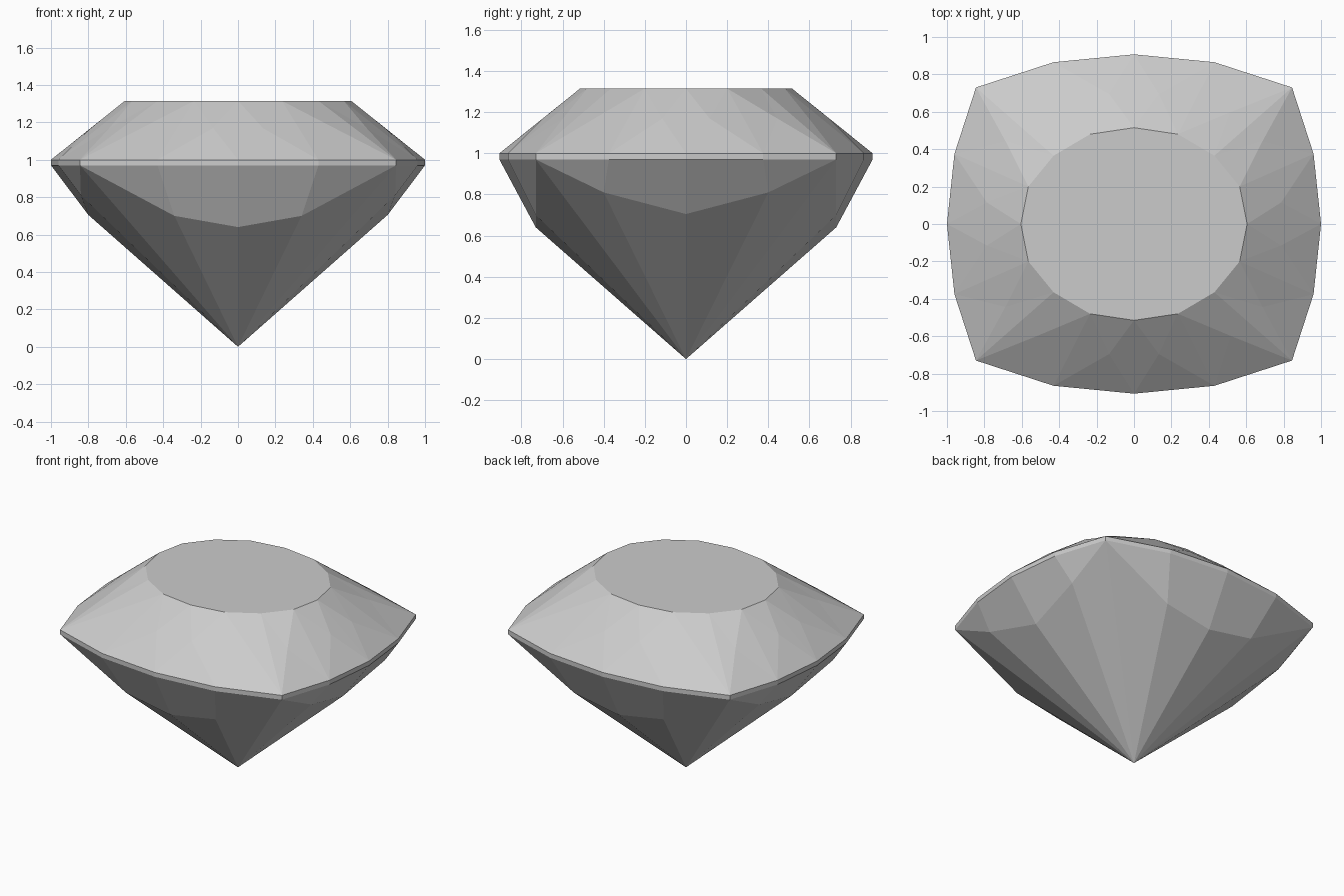
import bpy
import bmesh
from mathutils import Vector

cube = bpy.data.objects.get("Cube")
if cube:
    bpy.data.objects.remove(cube, do_unlink=True)

stone = bpy.data.materials.new("pale_grey_stone")
stone.use_nodes = True
grey = (0.6, 0.6, 0.6, 1.0)
stone.diffuse_color = grey
stone.node_tree.nodes["Principled BSDF"].inputs["Base Color"].default_value = grey

GIRDLE_TOP, GIRDLE_BOTTOM, TABLE_TOP = 1.0, 0.97, 1.315

# Quarter outlines, from the +x axis round to the +y axis
girdle = [(1, 0), (0.96, 0.375), (0.845, 0.73), (0.43, 0.865), (0, 0.907)]
table = [(0.605, 0), (0.565, 0.2), (0.43, 0.365), (0.235, 0.48), (0, 0.515)]
# Lower break line; it meets the girdle at the corner
corner = (0.845, 0.73, GIRDLE_BOTTOM)
lower = [(0.8, 0, 0.705), (0.84, 0.4, 0.81), corner, (0.34, 0.73, 0.70), (0, 0.73, 0.64)]


def at_height(outline, z):
    return [(x, y, z) for x, y in outline]


def full_ring(quarter):
    """Mirror a quarter outline into a closed ring of 16 points."""
    half = quarter + [(-x, y, z) for x, y, z in quarter[-2::-1]]
    return [Vector(p) for p in half + [(x, -y, z) for x, y, z in half[-2:0:-1]]]


bm = bmesh.new()


def add_ring(points):
    return [bm.verts.new(p) for p in points]


table_ring = add_ring(full_ring(at_height(table, TABLE_TOP)))
top_ring = add_ring(full_ring(at_height(girdle, GIRDLE_TOP)))
bottom_ring = add_ring(full_ring(at_height(girdle, GIRDLE_BOTTOM)))
lower_ring = [bottom_ring[i] if i % 4 == 2 else bm.verts.new(p)
              for i, p in enumerate(full_ring(lower))]
culet = bm.verts.new((0, 0, 0))

# Flat table
bm.faces.new(table_ring)

count = len(top_ring)
for i in range(count):
    j = (i + 1) % count
    even, odd = (i, j) if i % 2 == 0 else (j, i)

    # Crown: four facets meeting at a raised point
    middle = ((top_ring[even].co + table_ring[even].co) * 0.3
              + (top_ring[odd].co + table_ring[odd].co) * 0.2)
    middle.z += 0.012
    peak = bm.verts.new(middle)
    loop = [top_ring[i], top_ring[j], table_ring[j], table_ring[i]]
    for k in range(4):
        bm.faces.new((loop[k], loop[(k + 1) % 4], peak))

    # Thin girdle band
    bm.faces.new((bottom_ring[i], bottom_ring[j], top_ring[j], top_ring[i]))

    # Pavilion: upper facets, then long facets down to the point
    upper = [lower_ring[i], lower_ring[j], bottom_ring[j], bottom_ring[i]]
    bm.faces.new(list(dict.fromkeys(upper)))
    bm.faces.new((culet, lower_ring[j], lower_ring[i]))

bmesh.ops.recalc_face_normals(bm, faces=bm.faces)
mesh = bpy.data.meshes.new("cut_gemstone")
bm.to_mesh(mesh)
bm.free()
mesh.materials.append(stone)
gem = bpy.data.objects.new("cut_gemstone", mesh)
bpy.context.collection.objects.link(gem)
